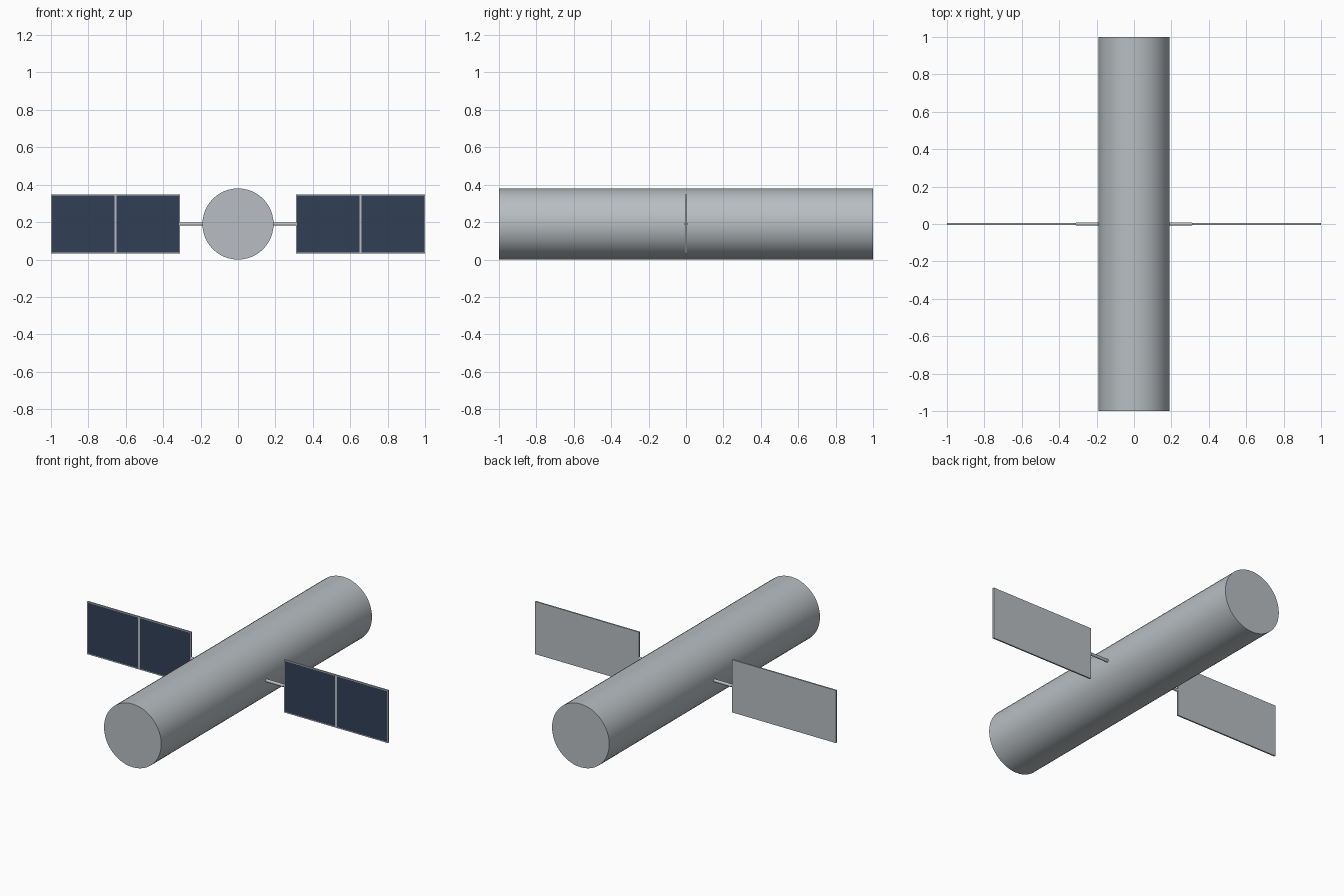
import bpy, bmesh, math
from mathutils import Vector, Matrix

cube = bpy.data.objects.get("Cube")
if cube:
    bpy.data.objects.remove(cube, do_unlink=True)

RADIUS = 0.19
AXIS_Z = RADIUS
PANEL_IN, PANEL_OUT = 0.31, 1.0
PANEL_HALF_H = 0.158
PANEL_DEPTH = 0.009
BORDER = 0.006


def material(name, rgb):
    m = bpy.data.materials.new(name)
    m.use_nodes = True
    color = (*rgb, 1)
    m.diffuse_color = color
    m.node_tree.nodes["Principled BSDF"].inputs["Base Color"].default_value = color
    return m


metal = material("pale grey metal", (0.48, 0.515, 0.54))
navy = material("navy solar cell", (0.031, 0.051, 0.093))


def make_object(name, bm, mats):
    mesh = bpy.data.meshes.new(name)
    bm.to_mesh(mesh)
    bm.free()
    obj = bpy.data.objects.new(name, mesh)
    bpy.context.collection.objects.link(obj)
    for m in mats:
        mesh.materials.append(m)
    return obj


def cylinder(name, radius, length, center, axis, sides):
    bm = bmesh.new()
    turn = Vector((0, 0, 1)).rotation_difference(Vector(axis)).to_matrix().to_4x4()
    bmesh.ops.create_cone(bm, cap_ends=True, segments=sides, radius1=radius,
                          radius2=radius, depth=length,
                          matrix=Matrix.Translation(center) @ turn)
    obj = make_object(name, bm, [metal])
    bpy.ops.object.select_all(action='DESELECT')
    obj.select_set(True)
    bpy.context.view_layer.objects.active = obj
    bpy.ops.object.shade_smooth_by_angle(angle=math.radians(40))
    return obj


def solar_panel(name, side):
    # Thin slab whose front face is cut into two cells with a frame around them
    mid = (PANEL_IN + PANEL_OUT) / 2
    bm = bmesh.new()
    size = (PANEL_OUT - PANEL_IN, PANEL_DEPTH, 2 * PANEL_HALF_H)
    place = Matrix.Translation((side * mid, 0, AXIS_Z)) @ Matrix.Diagonal((*size, 1))
    bmesh.ops.create_cube(bm, size=1, matrix=place)
    cuts = [((side * x, 0, 0), (1, 0, 0)) for x in
            (PANEL_IN + BORDER, mid - BORDER, mid + BORDER, PANEL_OUT - BORDER)]
    cuts += [((0, 0, AXIS_Z + s * (PANEL_HALF_H - BORDER)), (0, 0, 1)) for s in (-1, 1)]
    for co, no in cuts:
        bmesh.ops.bisect_plane(bm, geom=bm.verts[:] + bm.edges[:] + bm.faces[:],
                               plane_co=co, plane_no=no)
    bm.normal_update()
    for f in bm.faces:
        c = f.calc_center_median()
        across = abs(abs(c.x) - mid)
        in_cell = (BORDER < across < size[0] / 2 - BORDER
                   and abs(c.z - AXIS_Z) < PANEL_HALF_H - BORDER)
        if f.normal.y < -0.5 and in_cell:
            f.material_index = 1
    return make_object(name, bm, [metal, navy])


# Long hull
cylinder("hull", RADIUS, 2.0, (0, 0, AXIS_Z), (0, 1, 0), 48)

# Panel arms and solar wings
for side, label in ((1, "left"), (-1, "right")):
    start = RADIUS - 0.02
    cylinder(label + "_panel_arm", 0.009, PANEL_IN - start,
             (side * (start + PANEL_IN) / 2, 0, AXIS_Z), (1, 0, 0), 16)
    solar_panel(label + "_solar_panel", side)
